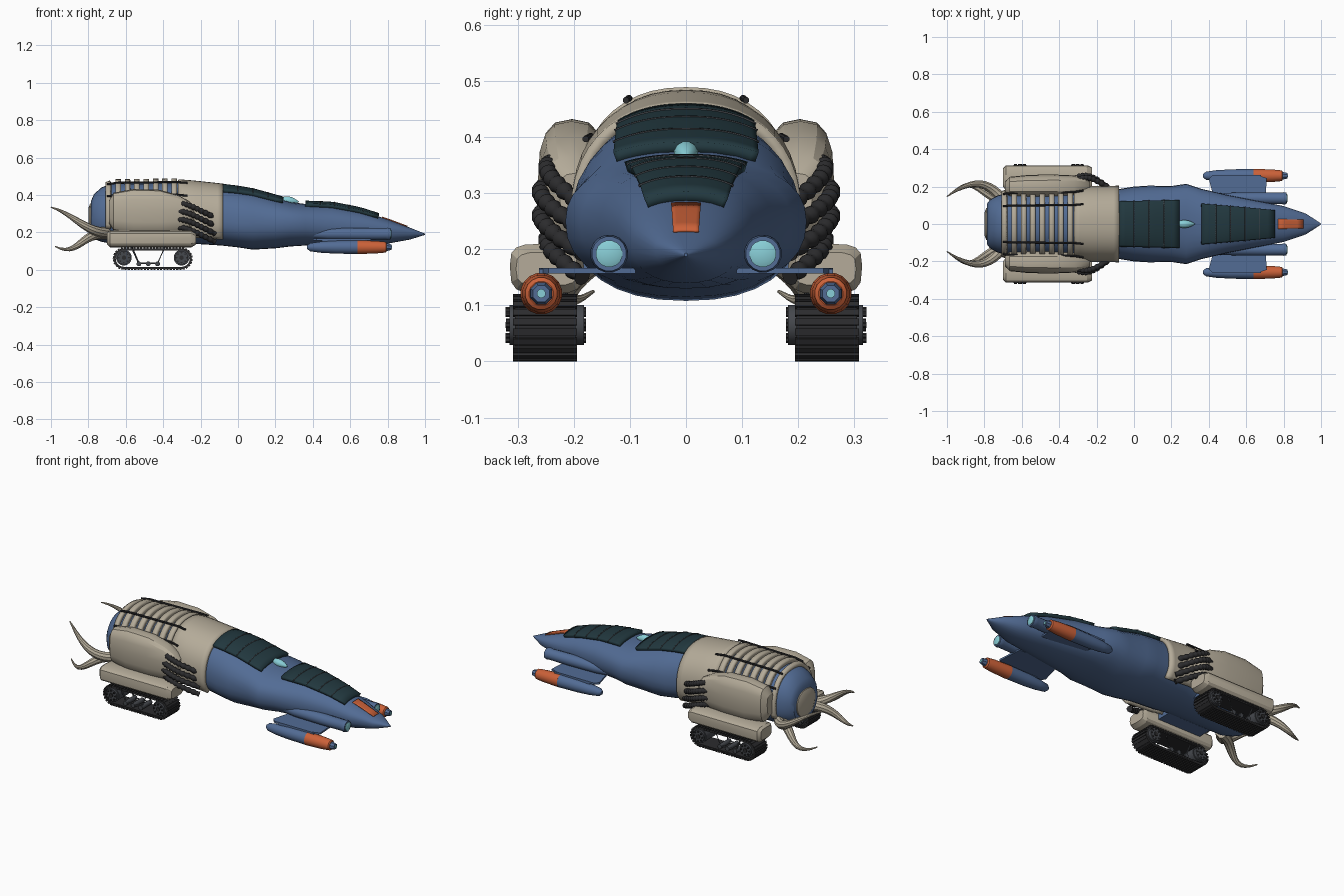
import bpy, bmesh
from math import sin, cos, acos, pi, radians, copysign
from mathutils import Vector, Matrix

if "Cube" in bpy.data.objects:
    bpy.data.objects.remove(bpy.data.objects["Cube"])


def mat(name, r, g, b):
    m = bpy.data.materials.new(name)
    m.diffuse_color = (r, g, b, 1)
    m.use_nodes = True
    m.node_tree.nodes["Principled BSDF"].inputs["Base Color"].default_value = m.diffuse_color
    return m


BLUE = mat("blue_paint", .085, .15, .30)
BEIGE = mat("beige_armour", .46, .41, .32)
DARK = mat("dark_glass", .016, .04, .05)
BLACK = mat("black_rubber", .025, .025, .027)
STEEL = mat("dark_steel", .06, .065, .075)
ORANGE = mat("orange_paint", .60, .12, .04)
CYAN = mat("cyan_light", .25, .62, .68)


def finish(name, bm, m, mirror=False, angle=35):
    bmesh.ops.recalc_face_normals(bm, faces=bm.faces)
    me = bpy.data.meshes.new(name)
    bm.to_mesh(me)
    bm.free()
    me.materials.append(m)
    me.shade_smooth()
    me.set_sharp_from_angle(angle=radians(angle))
    o = bpy.data.objects.new(name, me)
    bpy.context.collection.objects.link(o)
    if mirror:
        md = o.modifiers.new("mirror", 'MIRROR')
        md.use_axis = (False, True, False)
        md.use_mirror_merge = False
    return o


def bridge(name, rings, m, mirror=False, closed=True, angle=35):
    bm = bmesh.new()
    R = [[bm.verts.new(p) for p in r] for r in rings]
    n = len(R[0])
    for a, b in zip(R, R[1:]):
        for i in range(n if closed else n - 1):
            j = (i + 1) % n
            bm.faces.new((a[i], a[j], b[j], b[i]))
    if closed:
        bm.faces.new(R[0])
        bm.faces.new(R[-1])
    return finish(name, bm, m, mirror, angle)


def sweep(name, pts, radii, m, n=12, mirror=True, angle=35):
    pts = [Vector(p) for p in pts]
    rings = []
    for i, p in enumerate(pts):
        t = (pts[min(i + 1, len(pts) - 1)] - pts[max(i - 1, 0)]).normalized()
        u = t.cross(Vector((1, 0, 0) if abs(t.z) > .9 else (0, 0, 1))).normalized()
        v = t.cross(u)
        rings.append([p + radii[i] * (u * cos(2 * pi * (k + .5) / n) + v * sin(2 * pi * (k + .5) / n))
                      for k in range(n)])
    return bridge(name, rings, m, mirror, True, angle)


def bezier(a, b, c, d, n):
    a, b, c, d = map(Vector, (a, b, c, d))
    return [a * (1-t)**3 + b * 3*t*(1-t)**2 + c * 3*t*t*(1-t) + d * t**3 for t in [i / n for i in range(n + 1)]]


def box(name, lo, hi, m, mirror=True, bevel=0):
    bm = bmesh.new()
    lo, hi = Vector(lo), Vector(hi)
    bmesh.ops.create_cube(bm, size=1, matrix=Matrix.Translation((lo + hi) / 2) @ Matrix.Diagonal((hi - lo).to_4d()))
    if bevel:
        bmesh.ops.bevel(bm, geom=bm.edges[:], offset=bevel, segments=2, affect='EDGES', profile=.5)
    return finish(name, bm, m, mirror)


# section point: (x, y centre, half width, bottom, widest height, top) at angle a
def sec_pt(s, a, off=0, p=2.3):
    x, yc, w, zb, zm, zt = s
    c, d = cos(a), sin(a)
    h = zt - zm if d > 0 else zm - zb
    return Vector((x, yc + (w + off) * copysign(abs(c) ** (2 / p), c), zm + (h + off) * copysign(abs(d) ** (2 / p), d)))


def loft(name, secs, m, n=32, mirror=False, p=2.3, angle=35):
    return bridge(name, [[sec_pt(s, 2 * pi * k / n, 0, p) for k in range(n)] for s in secs], m, mirror, True, angle)


# hull
HULL = [(-.785, 0, .11, .18, .28, .37), (-.77, 0, .13, .165, .28, .405), (-.73, 0, .152, .15, .28, .44),
        (-.68, 0, .165, .14, .28, .46), (-.32, 0, .17, .14, .28, .465), (-.25, 0, .185, .14, .27, .46),
        (-.09, 0, .185, .13, .26, .443), (0, 0, .20, .12, .25, .432), (.08, 0, .205, .108, .25, .418),
        (.2, 0, .203, .115, .25, .385), (.28, 0, .215, .125, .25, .362), (.36, 0, .188, .13, .245, .352),
        (.5, 0, .155, .13, .235, .347), (.65, 0, .125, .135, .225, .318), (.8, 0, .096, .14, .212, .27),
        (.92, 0, .055, .162, .2, .225), (1.0, 0, .003, .187, .19, .193)]
loft("hull", HULL, BLUE)


def hull_sec(x):
    for a, b in zip(HULL, HULL[1:]):
        if a[0] <= x <= b[0]:
            t = (x - a[0]) / (b[0] - a[0])
            return [u + (v - u) * t for u, v in zip(a, b)]


# panel following the hull skin, edge given as an angle or as a half-width range
def panel(name, x0, x1, m, off, thick, edge=None, y0=0, y1=0, nx=8, na=20):
    rings = []
    for i in range(nx + 1):
        t = i / nx
        s = hull_sec(x0 + (x1 - x0) * t)
        a0 = edge if edge is not None else acos(((y0 + (y1 - y0) * t) / s[2]) ** 1.15)
        rings.append([sec_pt(s, a0 + (pi - 2 * a0) * k / na, off) for k in range(na + 1)])
    o = bridge(name, rings, m, closed=False)
    md = o.modifiers.new("thickness", 'SOLIDIFY')
    md.thickness, md.offset = thick, 0
    return o


# canopies with seams, nose patch
for nm, x0, x1, y0, y1, cuts in (("rear_canopy", -.08, .24, .112, .122, 4), ("front_canopy", .36, .75, .103, .066, 5)):
    panel(nm, x0, x1, DARK, .006, .024, None, y0, y1, 10)
    for i in range(1, cuts):
        t = i / cuts
        x, y = x0 + (x1 - x0) * t, y0 + (y1 - y0) * t
        panel(nm + "_seam", x - .002, x + .002, STEEL, .018, .004, None, y, y, 1)
panel("nose_patch", .77, .905, ORANGE, .002, .006, None, .026, .022, 4, 6)
sweep("roof_light", [(.22 + .105 * i / 8, 0, .378 - .015 * i / 8) for i in range(9)],
      [.004, .013, .018, .021, .022, .020, .016, .010, .002], CYAN, 12, False)

# collar, side armour and ribs
panel("collar", -.32, -.08, BEIGE, .008, .022, radians(-38), nx=8, na=32)
panel("rear_hoop", -.705, -.68, BEIGE, .008, .022, radians(-20), nx=1, na=28)
for i in range(7):
    x = -.655 + i * .05
    panel("back_rib", x, x + .029, BEIGE, .012, .024, radians(12), nx=2)
for a in (62, 32):
    pts = [sec_pt(hull_sec(-.70 + .43 * i / 8), radians(a), .026) for i in range(9)]
    sweep("back_rail", pts, [.006] * 9, BLACK, 8)
loft("side_pod", [(-.69, .195, .03, .25, .32, .37), (-.665, .20, .052, .21, .32, .412), (-.56, .203, .06, .19, .32, .432),
                  (-.42, .204, .06, .19, .32, .428), (-.32, .205, .055, .20, .32, .40), (-.26, .205, .044, .22, .31, .365),
                  (-.235, .20, .025, .25, .30, .335)], BEIGE, 16, True, 2.8, 25)
loft("tail_plate", [(-.77, 0, .09, .19, .28, .36), (-.79, 0, .085, .20, .28, .355), (-.80, 0, .06, .22, .28, .33)], BEIGE, 24)

# tusks
R = [.026 * (1 - (i / 12) ** 1.4) + .003 for i in range(13)]
sweep("upper_tusk", bezier((-.70, .13, .20), (-.80, .25, .19), (-.88, .23, .30), (-1.0, .147, .335), 12), R, BEIGE, 10)
sweep("lower_tusk", bezier((-.70, .12, .19), (-.84, .18, .21), (-.85, .26, .06), (-.978, .165, .125), 12), R, BEIGE, 10)

# ribbed hoses
for i in range(4):
    z, y = .355 - .043 * i, (.25, .262, .262, .25)[i]
    p = bezier((-.33, y - .03, z), (-.27, y + .02, z + .005), (-.22, y, z - .03), (-.125, .185, z - .075), 40)
    sweep("hose", p, [.016 if k % 4 < 2 else .0125 for k in range(41)], BLACK, 10, angle=60)


# front pods: straight turned shapes along x
def turned(name, y, z, prof, m, n=16):
    sweep(name, [(x, y, z) for x, r in prof], [r for x, r in prof], m, n)


turned("lamp_pod", .137, .192, [(.36, .012), (.40, .022), (.48, .030), (.66, .033), (.79, .031), (.80, .034), (.815, .031)], BLUE)
turned("lamp_lens", .137, .192, [(.80, .024), (.818, .024), (.822, .015)], CYAN)
turned("outer_pod", .258, .121, [(.37, .010), (.385, .022), (.44, .030), (.52, .035), (.64, .037)], BLUE)
turned("outer_pod_band", .258, .121, [(.64, .0375), (.74, .034), (.79, .029), (.795, .022)], ORANGE)
turned("outer_pod_nozzle", .258, .121, [(.78, .022), (.80, .021), (.82, .016)], BLUE, 8)
turned("outer_pod_light", .258, .121, [(.81, .008), (.824, .008)], CYAN, 12)
WING = [(.44, .09), (.70, .09), (.71, .245), (.66, .262), (.42, .262), (.40, .24)]
bridge("wing", [[(x, y, z) for x, y in WING] for z in (.157, .167)], BLUE, True)
box("pylon", (.45, .247, .13), (.68, .262, .165), BLUE)

# fenders
loft("fender", [(-.70, .248, .05, .135, .17, .20), (-.685, .248, .066, .12, .17, .21), (-.25, .248, .066, .12, .17, .21),
                (-.225, .248, .055, .135, .165, .195)], BEIGE, 16, True, 3.6, 25)
box("fender_mount", (-.60, .10, .16), (-.32, .20, .24), BLUE)

# tracks: belt loop plus cross bars
XA, XB, ZC = -.61, -.302, .06


def loop_pt(r, t):
    L, h = XB - XA, pi * .056
    d = (t % 1) * 2 * (L + h)
    if d < L:
        return (XA + d, ZC - r)
    if d < L + h:
        a = -pi / 2 + pi * (d - L) / h
        return (XB + r * cos(a), ZC + r * sin(a))
    if d < 2 * L + h:
        return (XB - (d - L - h), ZC + r)
    a = pi / 2 + pi * (d - 2 * L - h) / h
    return (XA + r * cos(a), ZC + r * sin(a))


N = 56
bm = bmesh.new()
for i in range(N):
    for t0, t1, ri, ro, ya, yb in ((0, 1, .044, .055, .197, .305), (.18, .82, .050, .060, .194, .308)):
        quad = [loop_pt(r, (i + t) / N) for r, t in ((ri, t0), (ri, t1), (ro, t1), (ro, t0))]
        f = [[bm.verts.new((x, y, z)) for x, z in quad] for y in (ya, yb)]
        for k in range(4):
            j = (k + 1) % 4
            if t0 == 0 and k in (1, 3):
                continue
            bm.faces.new((f[0][k], f[0][j], f[1][j], f[1][k]))
        bm.faces.new(f[0])
        bm.faces.new(f[1])
finish("track", bm, BLACK, True, 20)


def axle(name, x, z, y0, y1, r, m, n=16):
    sweep(name, [(x, y0, z), (x, y1, z)], [r, r], m, n)


# wheels, rollers and struts
for x in (XA, XB):
    axle("track_wheel", x, ZC + .005, .20, .302, .042, STEEL, 20)
    axle("wheel_hub", x, ZC + .005, .182, .315, .036, STEEL)
    axle("hub_cap", x, ZC + .005, .178, .321, .012, BLACK, 10)
    for k in range(8):
        a = k * pi / 4
        axle("hub_bolt", x + .027 * cos(a), ZC + .005 + .027 * sin(a), .178, .322, .005, BLACK, 6)
for x in (-.53, -.48, -.43):
    axle("roller", x, .032, .205, .30, .013, STEEL, 12)
for y in (.215, .29):
    sweep("roller_frame", [(-.57, y, .125), (-.53, y, .034), (-.43, y, .034), (-.39, y, .125)], [.005] * 4, STEEL, 6)
